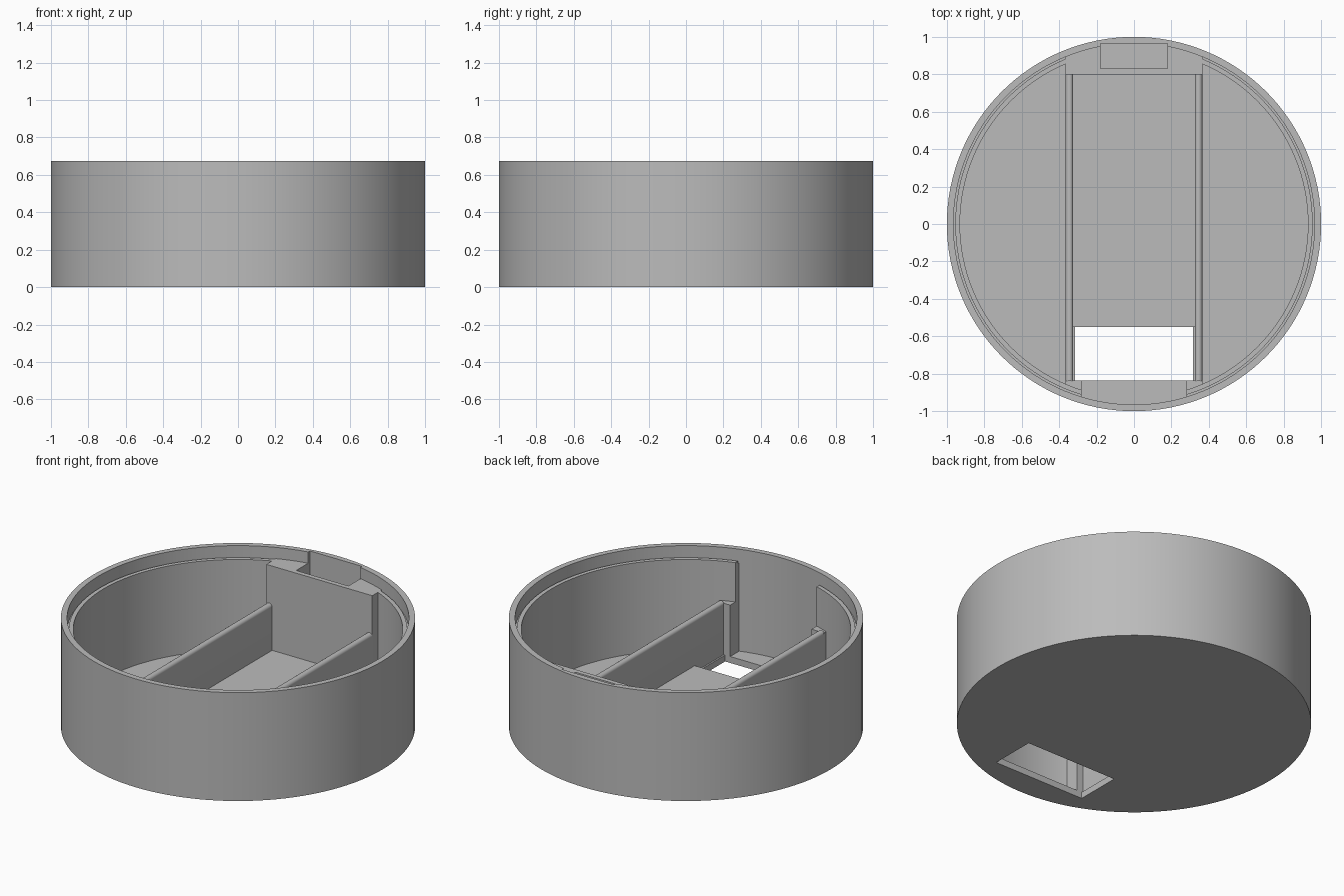
import bpy, bmesh, math
from mathutils import Vector

cube = bpy.data.objects.get("Cube")
if cube:
    bpy.data.objects.remove(cube, do_unlink=True)

HEIGHT, FLOOR, PLATFORM, LEDGE, RAIL = 0.675, 0.04, 0.08, 0.605, 0.37
SEGMENTS = 128

grey = bpy.data.materials.new("plain grey")
grey.use_nodes = True
grey.diffuse_color = (0.5, 0.5, 0.5, 1)
grey.node_tree.nodes["Principled BSDF"].inputs["Base Color"].default_value = (0.5, 0.5, 0.5, 1)


def finish(name, bm):
    bmesh.ops.remove_doubles(bm, verts=bm.verts, dist=1e-5)
    bmesh.ops.recalc_face_normals(bm, faces=bm.faces)
    mesh = bpy.data.meshes.new(name)
    bm.to_mesh(mesh)
    bm.free()
    mesh.materials.append(grey)
    ob = bpy.data.objects.new(name, mesh)
    bpy.context.collection.objects.link(ob)
    return ob


def box(name, low, high):
    bm = bmesh.new()
    bmesh.ops.create_cube(bm, size=1)
    low, high = Vector(low), Vector(high)
    for v in bm.verts:
        v.co = (low + high) / 2 + v.co * (high - low)
    return finish(name, bm)


def lathe(name, profile, closed):
    """Revolve (radius, z) points around the z axis."""
    bm = bmesh.new()
    verts = [bm.verts.new((r, 0, z)) for r, z in profile]
    edges = [bm.edges.new(pair) for pair in zip(verts, verts[1:])]
    if closed:
        edges.append(bm.edges.new((verts[-1], verts[0])))
    bmesh.ops.spin(bm, geom=verts + edges, cent=(0, 0, 0), axis=(0, 0, 1),
                   angle=math.tau, steps=SEGMENTS, use_merge=True)
    return finish(name, bm)


def combine(ob, other, operation="DIFFERENCE"):
    mod = ob.modifiers.new("cut", "BOOLEAN")
    mod.operation, mod.object, mod.solver = operation, other, "EXACT"
    bpy.context.view_layer.objects.active = ob
    bpy.ops.object.modifier_apply(modifier=mod.name)
    bpy.data.objects.remove(other, do_unlink=True)


def pocket():
    return box("pocket_cutter", (-0.18, 0.83, PLATFORM), (0.18, 0.965, 1))


# Round outer shell with its floor, floor opening and rear pocket
shell = lathe("outer_shell", [(0, 0), (1, 0), (1, HEIGHT), (0.965, HEIGHT),
                              (0.965, FLOOR), (0, FLOOR)], False)
combine(shell, box("opening_cutter", (-0.315, -0.835, -1), (0.315, -0.55, 0.3)))
combine(shell, pocket())

# Inner liner with a fine groove beside the lip, open at front and back
liner = lathe("inner_liner", [(0.93, 0.03), (0.93, LEDGE), (0.955, LEDGE),
                              (0.955, LEDGE - 0.015), (0.97, LEDGE - 0.015),
                              (0.97, 0.03)], True)
combine(liner, box("front_cutter", (-0.28, -2, -1), (0.28, 0, 1)))
combine(liner, box("back_cutter", (-0.365, 0, -1), (0.365, 2, 1)))

# Rear block, rounded to the shell wall, with the pocket
block = box("rear_block", (-0.365, 0.8, 0.03), (0.365, 1.2, LEDGE))
combine(block, lathe("block_trim", [(0, -1), (0.967, -1), (0.967, 1), (0, 1)], False),
        "INTERSECT")
combine(block, pocket())

# Raised floor between the rails
platform = box("raised_floor", (-0.33, -0.55, 0.03), (0.33, 0.81, PLATFORM))


def rail(name, x, radius=0.02):
    """Long upright partition with a half-round top."""
    bm = bmesh.new()
    points = [(x - radius, 0.03), (x + radius, 0.03)]
    for i in range(13):
        a = math.pi * i / 12
        points.append((x + radius * math.cos(a), RAIL - radius + radius * math.sin(a)))
    face = bm.faces.new([bm.verts.new((px, -0.84, pz)) for px, pz in points])
    moved = bmesh.ops.extrude_face_region(bm, geom=[face])["geom"]
    bmesh.ops.translate(bm, vec=(0, 1.65, 0),
                        verts=[g for g in moved if isinstance(g, bmesh.types.BMVert)])
    bm.faces.ensure_lookup_table()
    if not any(f.is_valid and all(abs(v.co.y + 0.84) < 1e-4 for v in f.verts)
               for f in bm.faces):
        bmesh.ops.holes_fill(bm, edges=[e for e in bm.edges if e.is_boundary])
    return finish(name, bm)


parts = [shell, liner, block, platform]
for side, s in (("left", 1), ("right", -1)):
    parts.append(rail(side + "_rail", s * 0.345))
    # Front post joining the rail to the liner
    xs = sorted((s * 0.28, s * 0.365))
    parts.append(box(side + "_front_post", (xs[0], -0.915, 0.03), (xs[1], -0.835, RAIL - 0.01)))

# Smooth the round walls and keep the corners sharp
bpy.ops.object.select_all(action="DESELECT")
for ob in parts:
    ob.select_set(True)
bpy.context.view_layer.objects.active = shell
bpy.ops.object.shade_smooth_by_angle(angle=math.radians(30))
